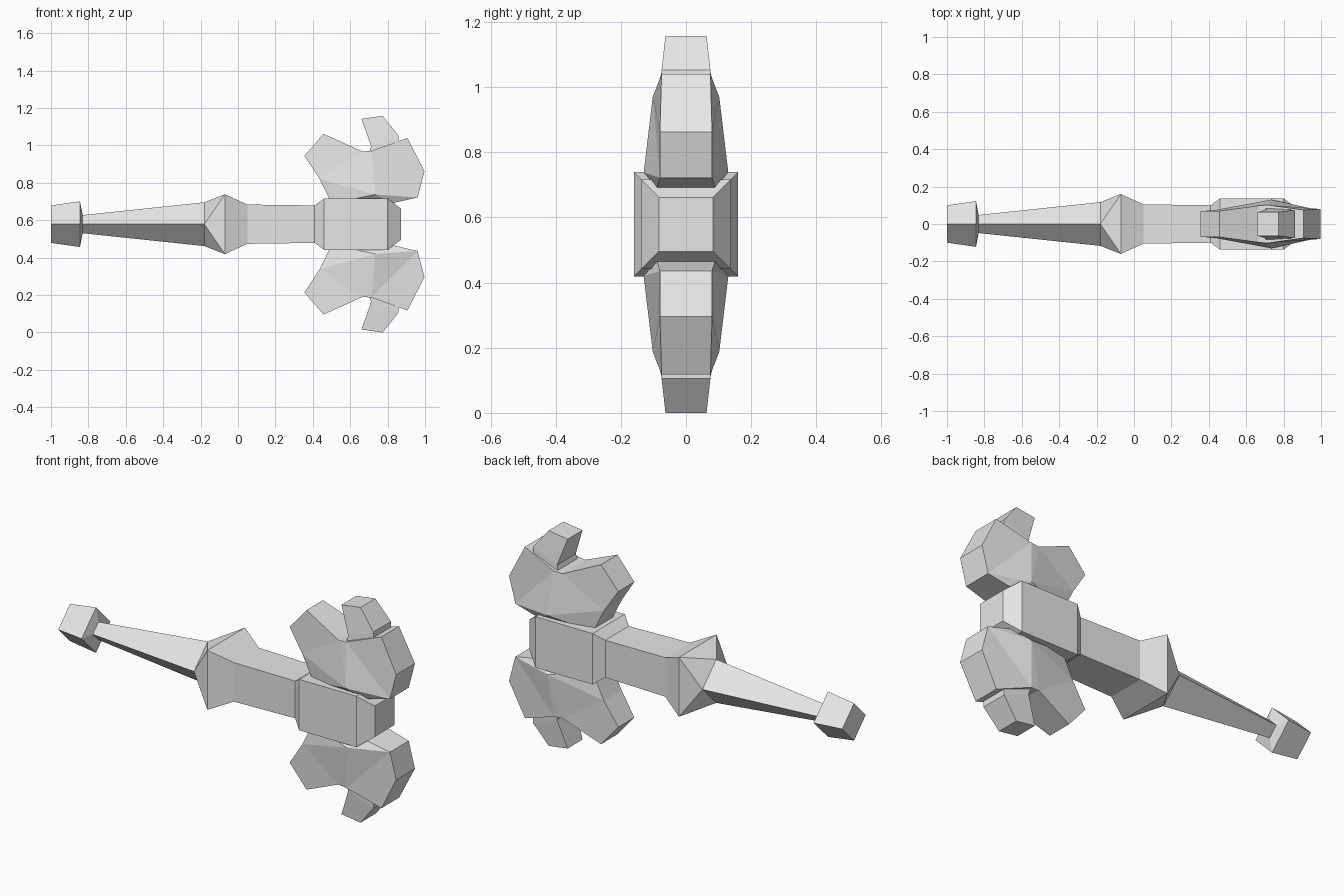
import bpy, bmesh, math

if "Cube" in bpy.data.objects:
    bpy.data.objects.remove(bpy.data.objects["Cube"])

ZC = 0.579  # height of the shaft axis

grey = bpy.data.materials.new("stone grey")
grey.diffuse_color = (0.8, 0.8, 0.8, 1)
grey.use_nodes = True
grey.node_tree.nodes["Principled BSDF"].inputs["Base Color"].default_value = grey.diffuse_color


def make(name, verts, faces):
    me = bpy.data.meshes.new(name)
    me.from_pydata(verts, [], faces)
    bm = bmesh.new()
    bm.from_mesh(me)
    bmesh.ops.recalc_face_normals(bm, faces=bm.faces)
    bm.to_mesh(me)
    bm.free()
    me.materials.append(grey)
    ob = bpy.data.objects.new(name, me)
    bpy.context.collection.objects.link(ob)
    return ob


def ring(x, r, square):
    """Four points around the axis: a diamond, or an upright square of half-size r."""
    off, rad = (math.pi / 4, r * math.sqrt(2)) if square else (0, r)
    return [(x, rad * math.cos(off + k * math.pi / 2),
             ZC + rad * math.sin(off + k * math.pi / 2)) for k in range(4)]


def loft(name, stations):
    verts, faces = [], []
    for s in stations:
        verts += ring(*s)
    for i in range(len(stations) - 1):
        a, b = 4 * i, 4 * i + 4
        for k in range(4):
            n = (k + 1) % 4
            if stations[i][2] == stations[i + 1][2]:
                faces.append((a + k, a + n, b + n, b + k))
            else:  # diamond twists into square
                faces += [(a + k, a + n, b + k), (a + n, b + n, b + k)]
    e = len(verts) - 4
    faces += [(3, 2, 1, 0), (e, e + 1, e + 2, e + 3)]
    return make(name, verts, faces)


def plate(name, pts, side_faces, rim, sign):
    """Body symmetric in y; pts are (x, z, half thickness)."""
    n = len(pts)
    verts = [(x, s * h, z if sign > 0 else 2 * ZC - z)
             for s in (-1, 1) for x, z, h in pts]
    faces = [f for f in side_faces] + [tuple(i + n for i in f) for f in side_faces]
    for a, b in zip(rim, rim[1:] + rim[:1]):
        faces.append((a, b, b + n, a + n))
    return make(name, verts, faces)


# handle with pommel, then collar, neck and head
loft("pommel", [(-1.0, 0.10, False), (-0.845, 0.122, False), (-0.83, 0.048, False)])
loft("shaft", [(-0.835, 0.048, False), (-0.18, 0.117, False), (-0.07, 0.16, True),
               (0.05, 0.105, True), (0.415, 0.10, True)])
loft("head_block", [(0.41, 0.10, True), (0.46, 0.137, True),
                    (0.80, 0.137, True), (0.872, 0.083, True)])

# winged blade outline, ridge point and root
blade = [(0.436, 0.821, 0.075), (0.355, 0.944, 0.068), (0.457, 1.062, 0.07),
         (0.666, 0.968, 0.098), (0.714, 0.971, 0.102), (0.906, 1.04, 0.075),
         (0.997, 0.862, 0.08), (0.96, 0.722, 0.08), (0.82, 0.69, 0.09),
         (0.50, 0.69, 0.075), (0.735, 0.738, 0.13)]
blade_sides = [(0, 1, 2, 3), (0, 3, 10), (3, 4, 10), (4, 7, 10),
               (4, 5, 6, 7), (7, 8, 10), (8, 9, 10), (9, 0, 10)]
# small horn rising from the blade
horn = [(0.70, 0.96, 0.085), (0.712, 0.995, 0.08), (0.66, 1.142, 0.063),
        (0.773, 1.158, 0.063), (0.858, 1.053, 0.075), (0.86, 1.0, 0.075)]

for tag, sign in (("upper", 1), ("lower", -1)):
    plate(tag + "_blade", blade, blade_sides, list(range(10)), sign)
    plate(tag + "_horn", horn, [(0, 1, 4, 5), (1, 2, 3, 4)], list(range(6)), sign)
